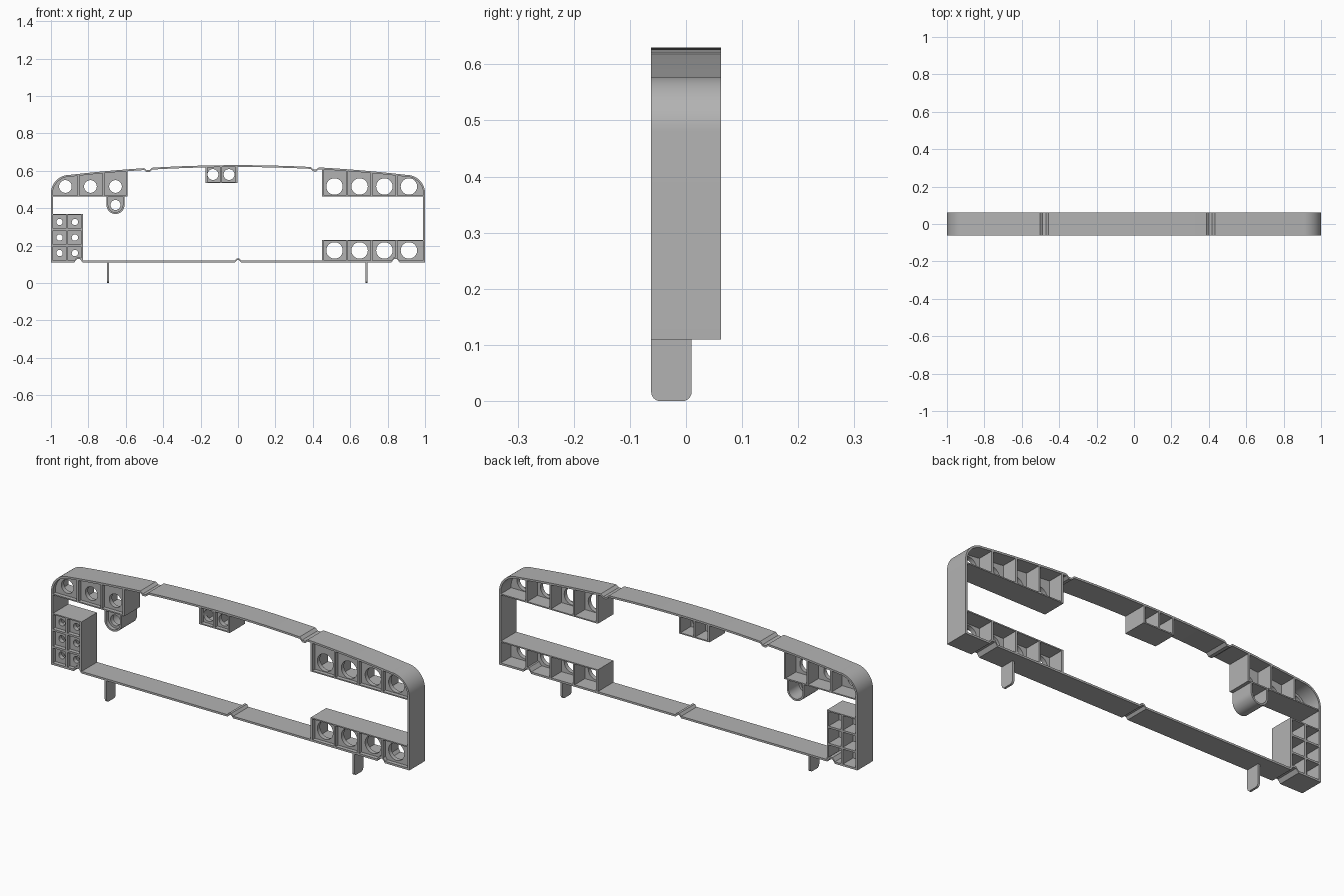
import bpy, bmesh, math

if "Cube" in bpy.data.objects:
    bpy.data.objects.remove(bpy.data.objects["Cube"])

T = 0.01                      # wall thickness
E = 0.004                     # overlap kept inside the outer shell
Y0, Y1 = -0.062, 0.062        # full depth
P0, P1 = -0.042, -0.02        # pierced plate depth
TOP_DIPS = [(-0.48, 0.022, 0.012), (0.41, 0.022, 0.012)]
LOW_BUMPS = [(0.0, 0.016, 0.012), (-0.853, 0.022, 0.018), (0.842, 0.022, 0.018)]

grey = bpy.data.materials.new("plain grey")
grey.diffuse_color = (0.45, 0.45, 0.45, 1)
grey.use_nodes = True
grey.node_tree.nodes["Principled BSDF"].inputs["Base Color"].default_value = grey.diffuse_color


def kink(x, kinks):
    return sum(h * min(1, 1.6 * max(0, 1 - abs(x - c) / w)) for c, w, h in kinks)


def top(d):
    # arched roof line with rounded ends, offset inwards by d
    def f(x):
        a = abs(x)
        if a > 0.9:
            return 0.48 + (0.098 - d) * math.sqrt(max(0, 1 - ((a - 0.9) / (0.1 - d)) ** 2))
        return 0.63 - 0.0642 * x * x - d - kink(x, TOP_DIPS)
    return f


def bottom(d):
    return lambda x: 0.11 + d + kink(x, LOW_BUMPS)


def flat(z):
    return lambda x: z


def samples(x0, x1, d=0.0):
    xs = {x0, x1}
    xs.update(i * 0.04 for i in range(-22, 23))
    for c, w, h in TOP_DIPS + LOW_BUMPS:
        xs.update((c - w, c - w * 0.375, c + w * 0.375, c + w))
    for i in range(17):
        a = 0.9 + (0.1 - d) * math.sin(math.pi / 2 * i / 16)
        xs.update((a, -a))
    out = []
    for x in sorted(v for v in xs if x0 <= v <= x1):
        if not out or x - out[-1] > 1e-4:
            out.append(x)
    return out


def region(x0, x1, lo, hi, d=0.0):
    # closed loop between two height functions
    xs = samples(x0, x1, d)
    low = [(x, lo(x)) for x in xs]
    high = [(x, hi(x)) for x in reversed(xs)]
    return low + high


def circle(x, z, r, n=32):
    return [(x + r * math.cos(2 * math.pi * i / n), z + r * math.sin(2 * math.pi * i / n))
            for i in range(n)]


def slab(name, loops, y0, y1):
    # filled outline with holes, extruded along y
    cu = bpy.data.curves.new(name, 'CURVE')
    cu.dimensions = '2D'
    cu.fill_mode = 'BOTH'
    cu.extrude = (y1 - y0) / 2
    for loop in loops:
        sp = cu.splines.new('POLY')
        sp.points.add(len(loop) - 1)
        for p, (x, z) in zip(sp.points, loop):
            p.co = (x, z, 0, 1)
        sp.use_cyclic_u = True
    tmp = bpy.data.objects.new(name + "_outline", cu)
    bpy.context.collection.objects.link(tmp)
    dg = bpy.context.evaluated_depsgraph_get()
    me = bpy.data.meshes.new_from_object(tmp.evaluated_get(dg))
    bpy.data.objects.remove(tmp)
    bm = bmesh.new()
    bm.from_mesh(me)
    for v in bm.verts:
        x, z, h = v.co
        v.co = (x, (y0 + y1) / 2 - h, z)
    bmesh.ops.remove_doubles(bm, verts=bm.verts, dist=1e-5)
    bmesh.ops.recalc_face_normals(bm, faces=bm.faces)
    bm.to_mesh(me)
    bm.free()
    me.materials.clear()
    me.materials.append(grey)
    ob = bpy.data.objects.new(name, me)
    bpy.context.collection.objects.link(ob)
    bpy.ops.object.select_all(action='DESELECT')
    ob.select_set(True)
    bpy.context.view_layer.objects.active = ob
    bpy.ops.object.shade_smooth_by_angle(angle=math.radians(30))
    return ob


def block(name, xs, zs, holes, r):
    # grid of open cells with a pierced plate; None means follow the shell
    def edge_lo(d):
        return bottom(d) if zs[0] is None else flat(zs[0] + max(0, d - E))

    def edge_hi(d):
        return top(d) if zs[-1] is None else flat(zs[-1] - max(0, d - E))

    xa, xb = max(xs[0], -1 + E), min(xs[-1], 1 - E)
    outline = region(xa, xb, edge_lo(E), edge_hi(E), E)
    h = T / 2
    cells = []
    for i in range(len(xs) - 1):
        cx0 = xs[i] + (T if i == 0 else h)
        cx1 = xs[i + 1] - (T if i == len(xs) - 2 else h)
        for j in range(len(zs) - 1):
            lo = edge_lo(T) if j == 0 else flat(zs[j] + h)
            hi = edge_hi(T) if j == len(zs) - 2 else flat(zs[j + 1] - h)
            cells.append(region(cx0, cx1, lo, hi, T))
    slab(name + "_walls", [outline] + cells, Y0, Y1)
    slab(name + "_plate", [outline] + [circle(x, z, r) for x, z in holes], P0, P1)


# outer shell
slab("outer_frame", [region(-1, 1, bottom(0), top(0)),
                     region(-1 + T, 1 - T, bottom(T), top(T), T)], Y0, Y1)

# cell blocks
block("upper_left_block", [-1, -0.853, -0.72, -0.59], [0.4625, None],
      [(x, 0.516) for x in (-0.923, -0.789, -0.655)], 0.034)
block("lower_left_block", [-1, -0.914, -0.83], [None, 0.2, 0.286, 0.37],
      [(x, z) for x in (-0.954, -0.872) for z in (0.16, 0.243, 0.326)], 0.017)
block("top_centre_block", [-0.174, -0.09, -0.003], [0.535, None],
      [(-0.134, 0.58), (-0.048, 0.58)], 0.029)
right_x = [0.449, 0.583, 0.714, 0.848, 1]
right_holes = (0.516, 0.65, 0.783, 0.914)
block("upper_right_block", right_x, [0.4625, None], [(x, 0.516) for x in right_holes], 0.044)
block("lower_right_block", right_x, [None, 0.23], [(x, 0.174) for x in right_holes], 0.044)


# rounded boss hanging under the upper left block
def u_loop(r, z_top):
    arc = [(-0.655 + r * math.cos(a), 0.417 + r * math.sin(a))
           for a in (math.pi * (1 + i / 20) for i in range(21))]
    return [(-0.655 - r, z_top)] + arc + [(-0.655 + r, z_top)]


slab("boss_wall", [u_loop(0.048, 0.466), u_loop(0.039, 0.462)], Y0, Y1)
slab("boss_plate", [u_loop(0.046, 0.466), circle(-0.655, 0.417, 0.027)], P0, P1)

# two thin tabs with rounded lower corners
for name, x in (("left_tab", -0.695), ("right_tab", 0.687)):
    r, ya, yb = 0.016, Y0, 0.01
    prof = [(ya, 0.114)]
    for cy, a0 in ((ya + r, math.pi), (yb - r, 1.5 * math.pi)):
        prof += [(cy + r * math.cos(a0 + i * math.pi / 12), r + r * math.sin(a0 + i * math.pi / 12))
                 for i in range(7)]
    prof.append((yb, 0.114))
    tab = slab(name, [prof], -0.0055, 0.0055)
    for v in tab.data.vertices:
        px, py, pz = v.co
        v.co = (x - py, px, pz)
